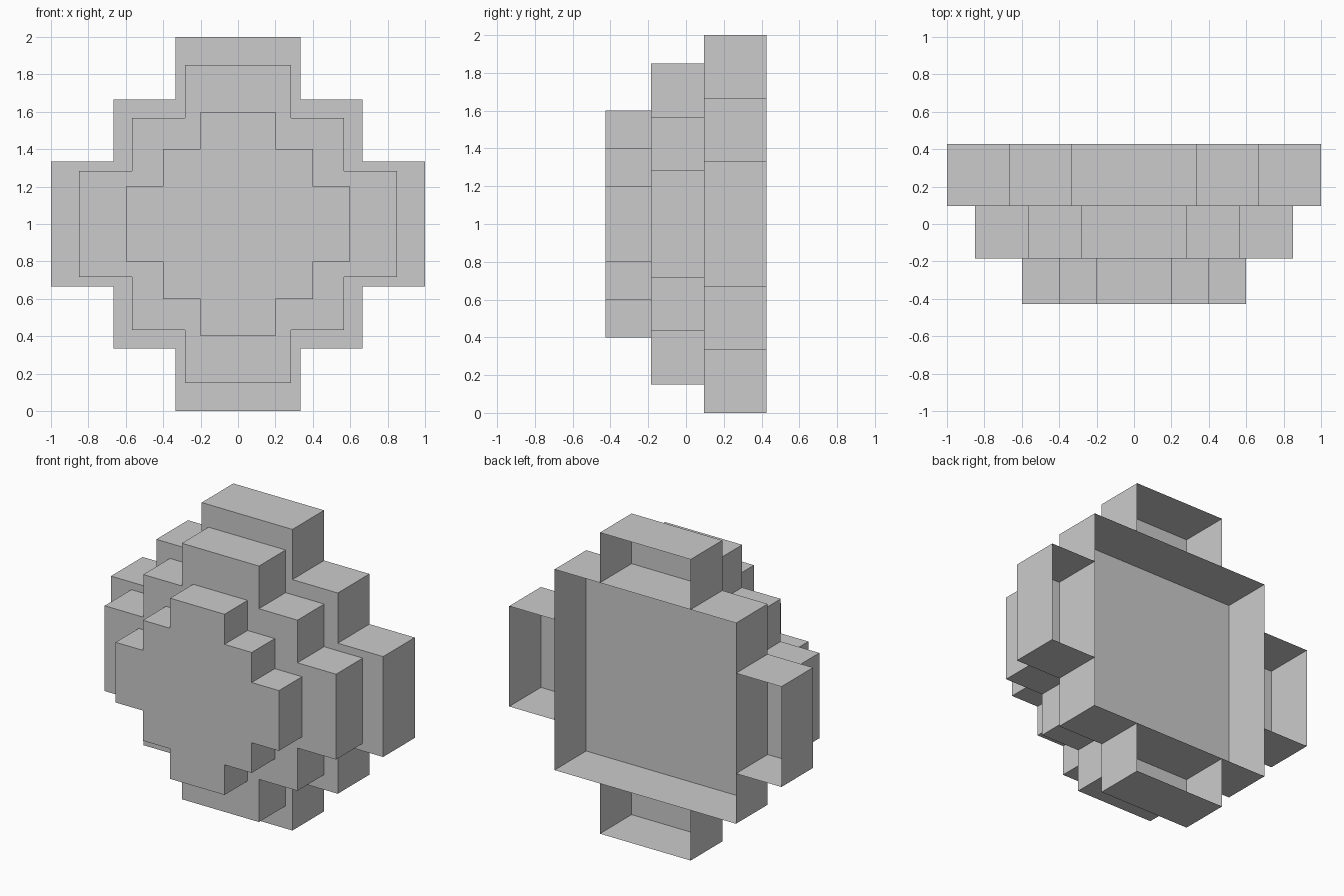
import bpy, bmesh, math
from mathutils import Matrix, Vector

if "Cube" in bpy.data.objects:
    bpy.data.objects.remove(bpy.data.objects["Cube"])


def open_box(bm, lo, hi, skip, turn=0.0):
    """Box between two corners, without the faces whose normals are in skip."""
    tmp = bmesh.new()
    bmesh.ops.create_cube(tmp, size=1)
    tmp.normal_update()
    gone = [f for f in tmp.faces if any(f.normal.dot(Vector(s)) > 0.9 for s in skip)]
    bmesh.ops.delete(tmp, geom=gone, context='FACES')
    lo, hi = Vector(lo), Vector(hi)
    place = Matrix.Translation((lo + hi) / 2) @ Matrix.Diagonal((*(hi - lo), 1))
    bmesh.ops.transform(tmp, matrix=Matrix.Rotation(turn, 4, 'Y') @ place, verts=tmp.verts)
    me = bpy.data.meshes.new("temporary_part")
    tmp.to_mesh(me)
    tmp.free()
    bm.from_mesh(me)
    bpy.data.meshes.remove(me)


def stepped_layer(name, radius, front, back):
    u = radius / 3
    bm = bmesh.new()
    # square tray, open at the back
    open_box(bm, (-2 * u, front, -2 * u), (2 * u, back, 2 * u), [(0, 1, 0)])
    # four arms, open at the back and towards the square
    for i in range(4):
        open_box(bm, (-u, front, 2 * u), (u, back, 3 * u),
                 [(0, 1, 0), (0, 0, -1)], i * math.pi / 2)
    me = bpy.data.meshes.new(name)
    bm.to_mesh(me)
    bm.free()
    ob = bpy.data.objects.new(name, me)
    ob.location.z = 1
    bpy.context.collection.objects.link(ob)


# three stacked layers, largest at the back
stepped_layer("back_layer", 1.0, 0.095, 0.427)
stepped_layer("middle_layer", 0.85, -0.185, 0.095)
stepped_layer("front_layer", 0.6, -0.427, -0.185)
